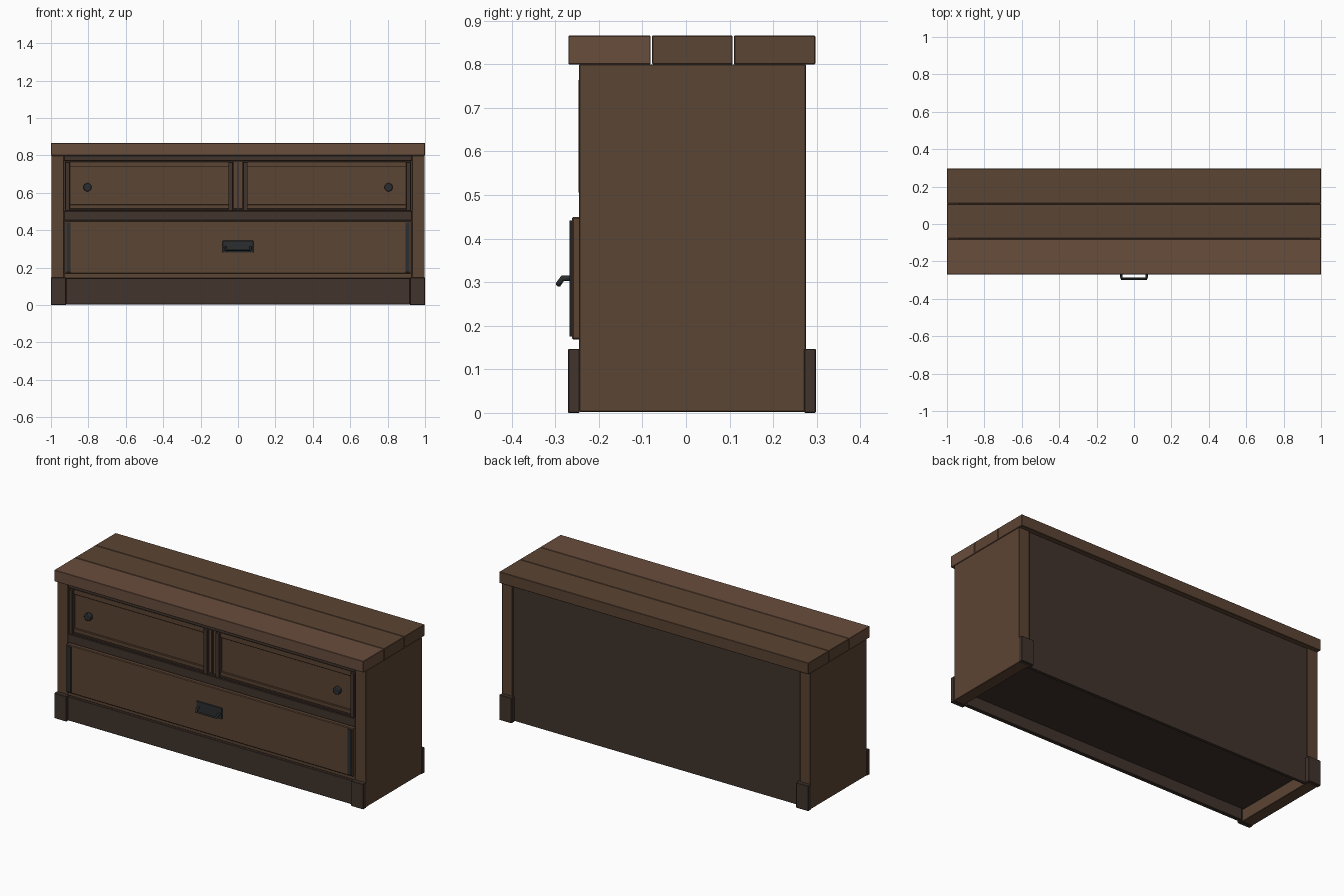
import bpy, math

if "Cube" in bpy.data.objects:
    bpy.data.objects.remove(bpy.data.objects["Cube"])

def mat(name, col):
    m = bpy.data.materials.new(name)
    m.diffuse_color = (*col, 1)
    m.use_nodes = True
    m.node_tree.nodes["Principled BSDF"].inputs["Base Color"].default_value = m.diffuse_color
    return m

WOOD = mat("wood", (0.105, 0.058, 0.033))
LIGHT = mat("light_wood", (0.14, 0.075, 0.046))
DARK = mat("dark_wood", (0.052, 0.033, 0.025))
METAL = mat("dark_metal", (0.024, 0.027, 0.029))

def box(name, x, y, z, m, bevel=0.002):
    """Box from (min, max) ranges, with a fine bevel."""
    bpy.ops.mesh.primitive_cube_add(
        size=1, location=[(a + b) / 2 for a, b in (x, y, z)])
    o = bpy.context.object
    o.name = name
    o.scale = [b - a for a, b in (x, y, z)]
    bpy.ops.object.transform_apply(location=False, rotation=False, scale=True)
    o.data.materials.append(m)
    if bevel:
        b = o.modifiers.new("bevel", 'BEVEL')
        b.width, b.segments = bevel, 1
    return o

def pair(name, x, y, z, m, bevel=0.002):
    """The same box on the right and on the left."""
    box(name + "_right", x, y, z, m, bevel)
    box(name + "_left", (-x[1], -x[0]), y, z, m, bevel)

# Top made of three planks
for i, (y0, y1) in enumerate([(-0.27, -0.081), (-0.078, 0.107), (0.110, 0.297)]):
    box(f"top_plank_{i + 1}", (-1, 1), (y0, y1), (0.80, 0.866), LIGHT if i == 0 else WOOD)

# Sides, feet, back and bottom
pair("side", (0.93, 0.998), (-0.245, 0.275), (0.002, 0.80), WOOD)
pair("front_foot", (0.92, 1.0), (-0.271, -0.244), (0, 0.147), DARK)
pair("back_foot", (0.92, 1.0), (0.271, 0.298), (0, 0.147), DARK)
box("back_panel", (-0.93, 0.93), (0.25, 0.267), (0.003, 0.80), DARK, 0)
box("bottom_panel", (-0.93, 0.93), (-0.235, 0.25), (0.07, 0.09), DARK, 0)

# Front rails
box("kick_board", (-0.92, 0.92), (-0.258, -0.235), (0.003, 0.143), DARK)
box("bottom_rail", (-0.93, 0.93), (-0.245, -0.20), (0.143, 0.17), WOOD)
box("top_rail", (-0.93, 0.93), (-0.242, -0.20), (0.77, 0.80), DARK)
box("middle_rail", (-0.93, 0.93), (-0.245, -0.18), (0.452, 0.503), DARK)
box("door_track", (-0.925, 0.925), (-0.24, -0.19), (0.503, 0.514), DARK)
box("center_post", (-0.025, 0.025), (-0.236, -0.19), (0.514, 0.77), WOOD)
box("center_bead", (-0.006, 0.006), (-0.243, -0.236), (0.514, 0.77), DARK, 0.001)

# Sliding doors with framed panel, end strips and knobs
pair("door_panel", (0.03, 0.925), (-0.222, -0.205), (0.514, 0.77), WOOD, 0)
pair("door_top_frame", (0.05, 0.90), (-0.234, -0.222), (0.737, 0.768), WOOD)
pair("door_bottom_frame", (0.05, 0.90), (-0.234, -0.222), (0.515, 0.538), WOOD)
pair("door_outer_strip", (0.898, 0.923), (-0.247, -0.222), (0.505, 0.765), DARK)
pair("door_inner_strip", (0.027, 0.052), (-0.247, -0.222), (0.505, 0.765), DARK)
for s, side in ((1, "right"), (-1, "left")):
    bpy.ops.mesh.primitive_cylinder_add(
        vertices=24, radius=0.022, depth=0.022,
        location=(s * 0.805, -0.232, 0.63), rotation=(math.pi / 2, 0, 0))
    k = bpy.context.object
    k.name = "door_knob_" + side
    k.data.materials.append(METAL)
    b = k.modifiers.new("bevel", 'BEVEL')
    b.width, b.segments = 0.004, 2
    bpy.ops.object.shade_smooth_by_angle()

# Wide drawer with end straps
box("drawer_front", (-0.928, 0.928), (-0.262, -0.235), (0.168, 0.45), WOOD, 0.004)
pair("drawer_strap", (0.895, 0.918), (-0.267, -0.26), (0.175, 0.442), METAL, 0.001)

# Drawer pull: back plate and drooping bar
box("handle_plate", (-0.082, 0.082), (-0.267, -0.26), (0.28, 0.345), METAL)
cu = bpy.data.curves.new("handle_bar", 'CURVE')
cu.dimensions = '3D'
cu.bevel_depth, cu.bevel_resolution = 0.0065, 2
cu.use_fill_caps = True
path = [(0.068, -0.262, 0.309), (0.068, -0.283, 0.309), (0.066, -0.293, 0.295)]
path += [(-x, y, z) for x, y, z in reversed(path)]
sp = cu.splines.new('POLY')
sp.points.add(len(path) - 1)
for p, co in zip(sp.points, path):
    p.co = (*co, 1)
cu.materials.append(METAL)
bpy.context.collection.objects.link(bpy.data.objects.new("handle_bar", cu))
